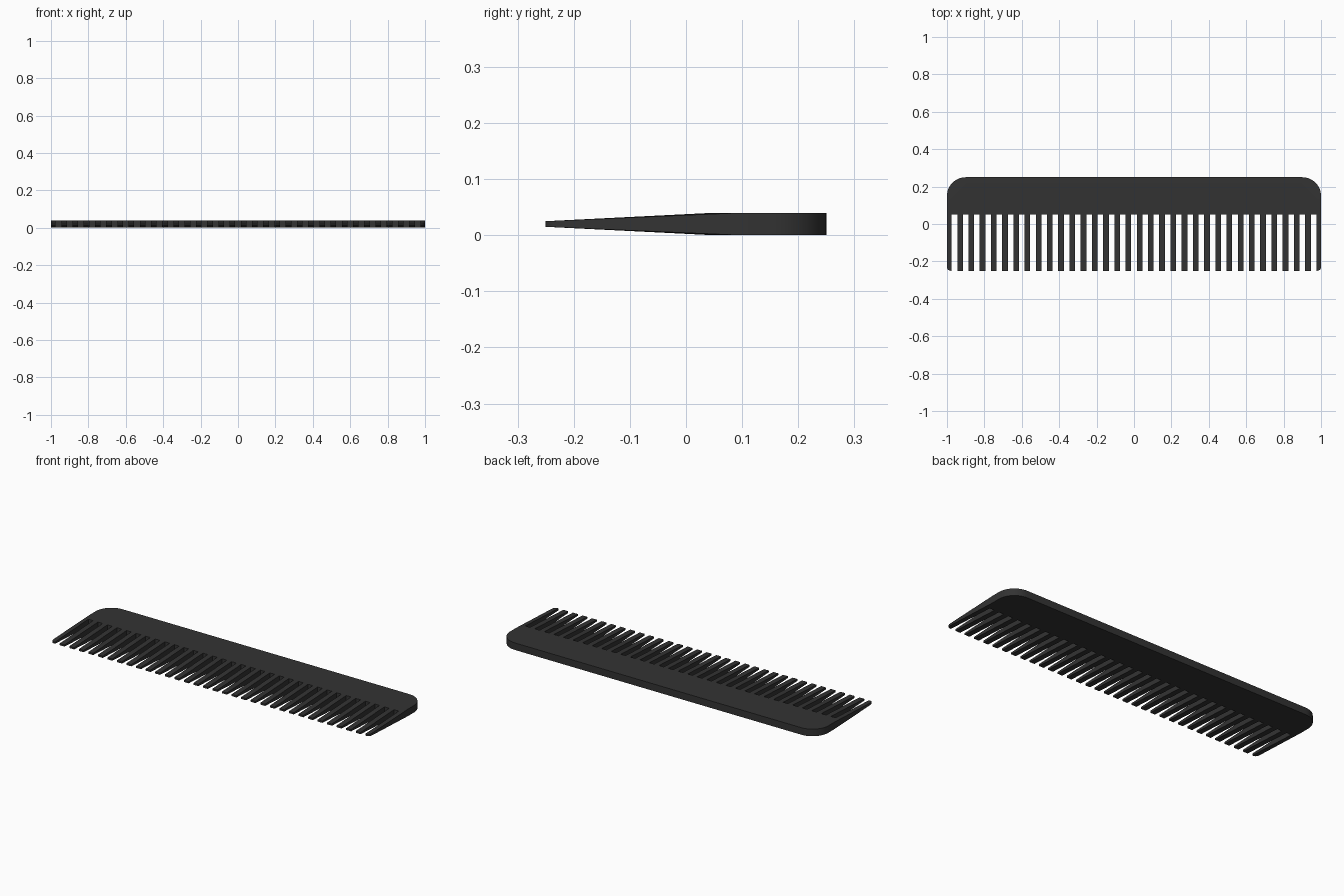
import bpy, bmesh, math

if "Cube" in bpy.data.objects:
    bpy.data.objects.remove(bpy.data.objects["Cube"])

PITCH, HALF_GAP, N_GAPS = 0.06, 0.015, 33
TIP, ROOT, BACK, MID = -0.25, 0.05, 0.25, 0.02


def half_thickness(x, y):
    # Teeth taper to the tip; the outer ends reach full thickness further back
    end = ROOT + 0.05 * max(0.0, (abs(x) - 0.975) / 0.025)
    t = min(1.0, (y - TIP) / (end - TIP))
    return 0.005 + 0.015 * t


def arc(cx, cy, r, a0, a1, n):
    return [(cx + r * math.cos(math.radians(a0 + (a1 - a0) * i / n)),
             cy + r * math.sin(math.radians(a0 + (a1 - a0) * i / n))) for i in range(n + 1)]


def mirrored(poly):
    return [(-x, y) for x, y in reversed(poly)]


# Slot edges along the root line, left to right
slots = [PITCH * (i - (N_GAPS - 1) / 2) for i in range(N_GAPS)]
roots = [x + s * HALF_GAP for x in slots for s in (-1, 1)]
polys = []

# Back of the comb, with rounded corners
polys.append([(x, ROOT) for x in roots] + [(1, 0.1)]
             + arc(0.9, 0.15, 0.1, 0, 90, 12) + arc(-0.9, 0.15, 0.1, 90, 180, 12) + [(-1, 0.1)])

# Inner teeth
for a, b in zip(roots[1:-1:2], roots[2::2]):
    polys.append([(a, TIP), (b, TIP), (b, ROOT), (a, ROOT)])

# End teeth with a rounded outer tip, and the facet joining them to the back
e = roots[-1]
end_tooth = [(e, TIP)] + arc(0.98, -0.23, 0.02, -90, 0, 5) + [(1, ROOT), (e, ROOT)]
facet = [(e, ROOT), (1, ROOT), (1, 0.1)]
for p in (end_tooth, facet):
    polys += [p, mirrored(p)]

# Top and bottom skins, then walls along every open edge
bm = bmesh.new()
cache = {}


def vert(p, side):
    key = (round(p[0], 5), round(p[1], 5), side)
    if key not in cache:
        cache[key] = bm.verts.new((key[0], key[1], MID + side * half_thickness(key[0], key[1])))
    return cache[key]


edges = {}
for p in polys:
    top = [vert(q, 1) for q in p]
    bot = [vert(q, -1) for q in p]
    bm.faces.new(top)
    bm.faces.new(bot[::-1])
    n = len(p)
    for i in range(n):
        j = (i + 1) % n
        edges[(top[i], top[j])] = (bot[i], bot[j])
for (a, b), (a2, b2) in edges.items():
    if (b, a) not in edges:
        bm.faces.new((b, a, a2, b2))
bmesh.ops.triangulate(bm, faces=[f for f in bm.faces if len(f.verts) > 4])

mesh = bpy.data.meshes.new("comb")
bm.to_mesh(mesh)
bm.free()
comb = bpy.data.objects.new("comb", mesh)
bpy.context.collection.objects.link(comb)

mat = bpy.data.materials.new("black plastic")
mat.diffuse_color = (0.033, 0.033, 0.033, 1)
mat.use_nodes = True
mat.node_tree.nodes["Principled BSDF"].inputs["Base Color"].default_value = mat.diffuse_color
mesh.materials.append(mat)

bpy.context.view_layer.objects.active = comb
comb.select_set(True)
bpy.ops.object.shade_smooth_by_angle(angle=math.radians(30))
